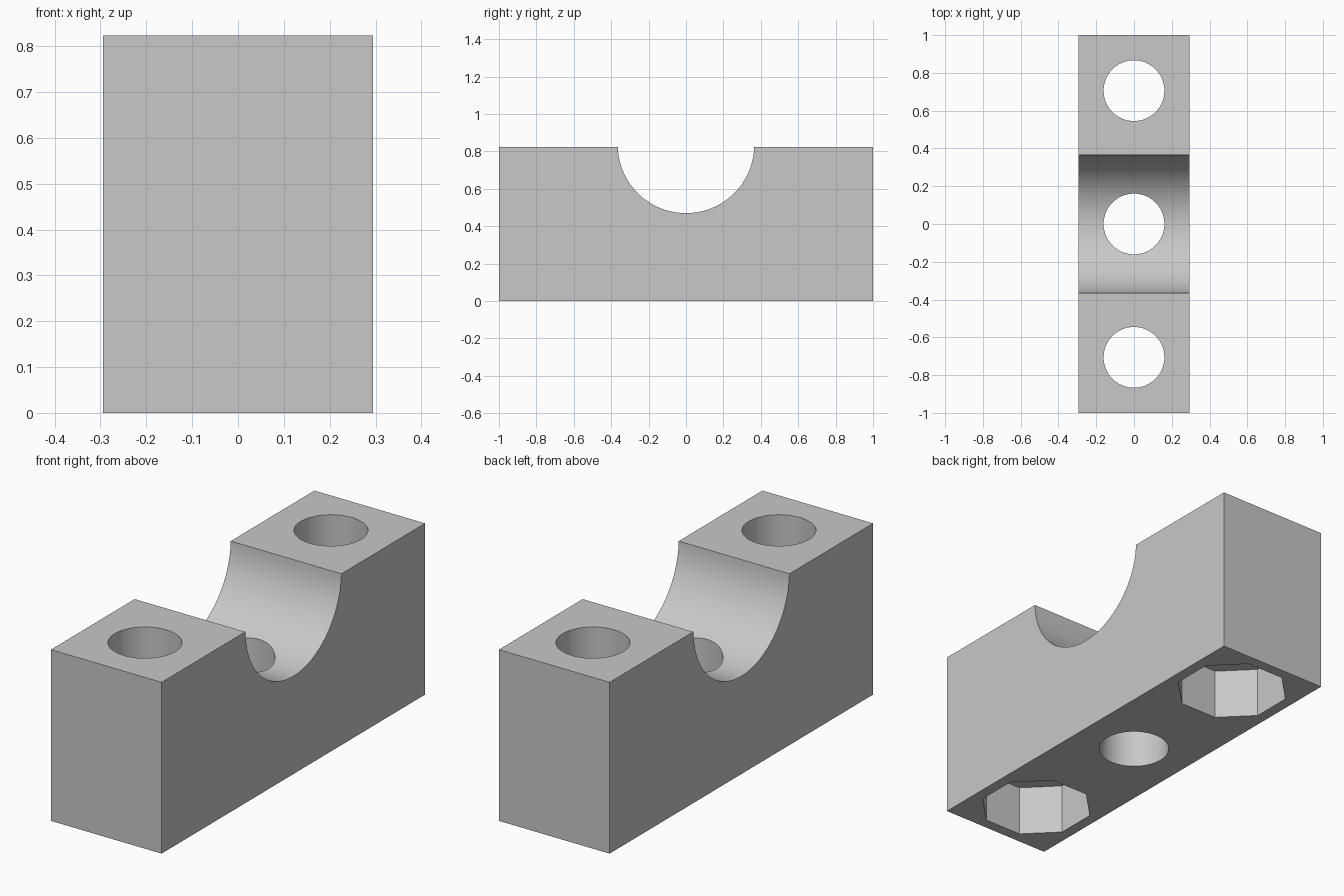
import bpy, bmesh, math

cube = bpy.data.objects.get("Cube")
if cube:
    bpy.data.objects.remove(cube, do_unlink=True)

HALF_X, HALF_Y, HEIGHT = 0.294, 1.0, 0.823
GROOVE_R, GROOVE_Z = 0.365, 0.835      # saddle radius and axis height
BOLT_Y, BORE_R = 0.706, 0.161          # bolt spacing and bore radius
POCKET_R, POCKET_DEPTH = 0.26, 0.247   # eight-sided nut pockets

grey = bpy.data.materials.new("light grey")
grey.use_nodes = True
colour = (0.58, 0.58, 0.58, 1)
grey.diffuse_color = colour
grey.node_tree.nodes["Principled BSDF"].inputs["Base Color"].default_value = colour


def add_object(name, bm):
    bmesh.ops.recalc_face_normals(bm, faces=bm.faces)
    mesh = bpy.data.meshes.new(name)
    bm.to_mesh(mesh)
    bm.free()
    mesh.materials.append(grey)
    obj = bpy.data.objects.new(name, mesh)
    bpy.context.collection.objects.link(obj)
    return obj


def cut_prism(target, y, radius, sides, z0, z1, turn=0.0):
    """Cut a vertical prism from the target."""
    bm = bmesh.new()
    ring = [bm.verts.new((radius * math.cos(turn + math.tau * i / sides),
                          y + radius * math.sin(turn + math.tau * i / sides), z0))
            for i in range(sides)]
    base = bm.faces.new(ring)
    top = bmesh.ops.extrude_face_region(bm, geom=[base])["geom"]
    bmesh.ops.translate(bm, vec=(0, 0, z1 - z0),
                        verts=[v for v in top if isinstance(v, bmesh.types.BMVert)])
    cutter = add_object("hole_cutter", bm)
    cutter.hide_render = True
    mod = target.modifiers.new("hole", 'BOOLEAN')
    mod.operation, mod.solver, mod.object = 'DIFFERENCE', 'EXACT', cutter
    bpy.context.view_layer.objects.active = target
    bpy.ops.object.modifier_apply(modifier=mod.name)
    bpy.data.objects.remove(cutter, do_unlink=True)


# Block with a round saddle: side profile extruded across x
start = math.asin((GROOVE_Z - HEIGHT) / GROOVE_R)
steps = 48
profile = [(-HALF_Y, HEIGHT), (-HALF_Y, 0), (HALF_Y, 0), (HALF_Y, HEIGHT)]
for i in range(steps + 1):
    a = start + (math.pi - 2 * start) * i / steps
    profile.append((GROOVE_R * math.cos(a), GROOVE_Z - GROOVE_R * math.sin(a)))
bm = bmesh.new()
side = bm.faces.new([bm.verts.new((-HALF_X, y, z)) for y, z in profile])
geom = bmesh.ops.extrude_face_region(bm, geom=[side])["geom"]
bmesh.ops.translate(bm, vec=(2 * HALF_X, 0, 0),
                    verts=[v for v in geom if isinstance(v, bmesh.types.BMVert)])
block = add_object("clamp_block", bm)

# Three through bores
for y in (-BOLT_Y, 0, BOLT_Y):
    cut_prism(block, y, BORE_R, 64, -0.1, HEIGHT + 0.1)

# Nut pockets in the underside
for y in (-BOLT_Y, BOLT_Y):
    cut_prism(block, y, POCKET_R, 8, -0.1, POCKET_DEPTH, math.pi / 8)

# Smooth the curved walls, keep the edges sharp
bpy.ops.object.select_all(action='DESELECT')
block.select_set(True)
bpy.context.view_layer.objects.active = block
bpy.ops.object.shade_smooth_by_angle(angle=math.radians(30))
